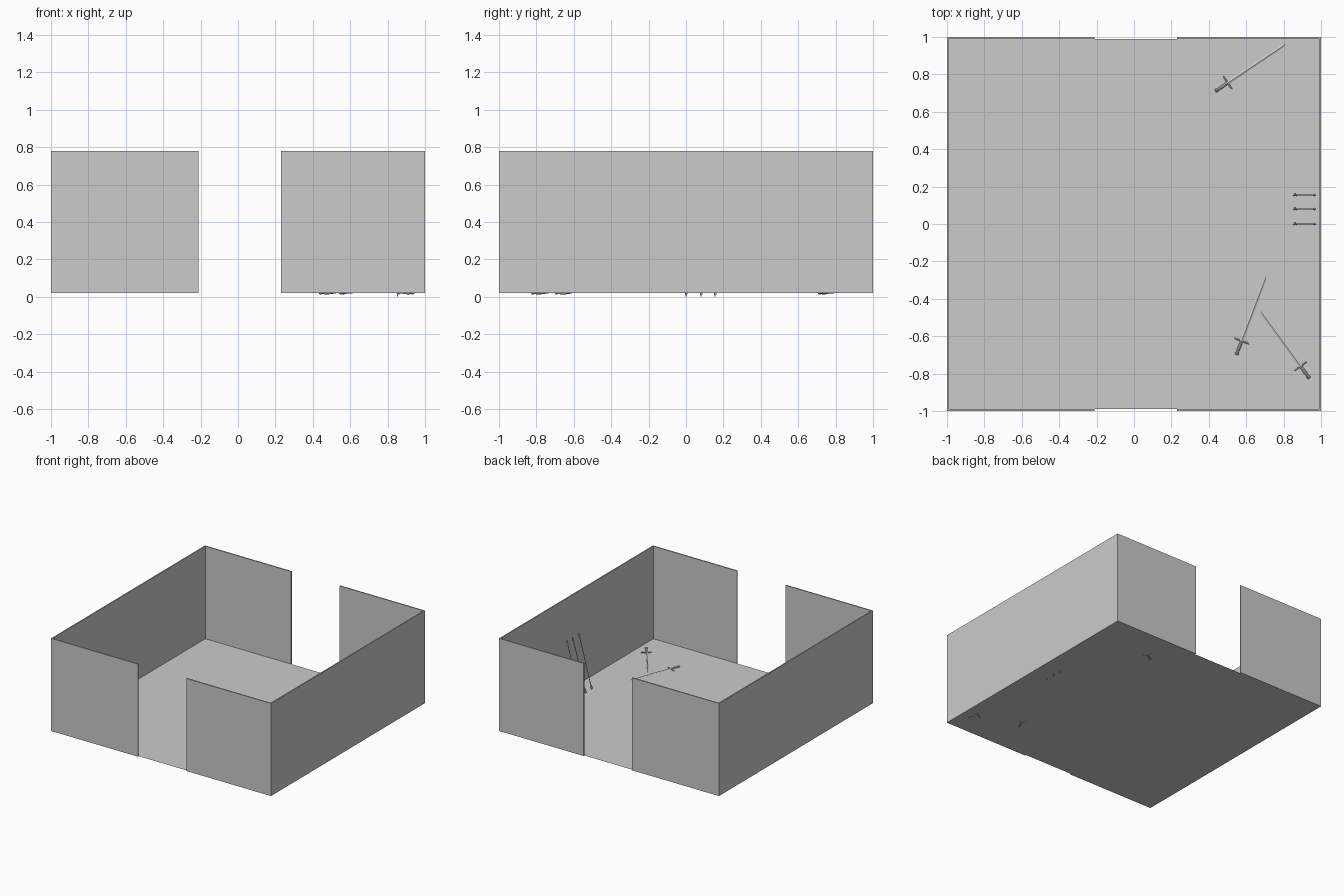
import bpy, math
from mathutils import Matrix, Vector

if "Cube" in bpy.data.objects:
    bpy.data.objects.remove(bpy.data.objects["Cube"])

FLOOR = 0.02
WALL_TOP = 0.78
T = 0.01


def mesh_object(name, verts, faces, matrix=Matrix()):
    me = bpy.data.meshes.new(name)
    me.from_pydata(verts, [], faces)
    ob = bpy.data.objects.new(name, me)
    ob.matrix_world = matrix
    bpy.context.collection.objects.link(ob)
    return ob


def box(name, lo, hi, matrix=Matrix()):
    v = [(x, y, z) for x in (lo[0], hi[0]) for y in (lo[1], hi[1]) for z in (lo[2], hi[2])]
    f = [(0, 1, 3, 2), (4, 6, 7, 5), (0, 4, 5, 1), (2, 3, 7, 6), (0, 2, 6, 4), (1, 5, 7, 3)]
    return mesh_object(name, v, f, matrix)


def lathe(name, profile, matrix, sides=8):
    """Spin (distance along x, radius) points around the local x axis."""
    v, f = [], []
    for x, r in profile:
        for i in range(sides):
            a = math.tau * i / sides
            v.append((x, r * math.cos(a), r * math.sin(a)))
    for k in range(len(profile) - 1):
        for i in range(sides):
            j = (i + 1) % sides
            f.append((k * sides + i, k * sides + j, (k + 1) * sides + j, (k + 1) * sides + i))
    f.append(tuple(reversed(range(sides))))
    f.append(tuple(range(len(v) - sides, len(v))))
    return mesh_object(name, v, f, matrix)


def aim(start, end):
    """Frame at start with local x pointing to end."""
    d = Vector(end) - Vector(start)
    return Matrix.Translation(start) @ d.to_track_quat('X', 'Z').to_matrix().to_4x4(), d.length


# floor sheet, set just inside the front and back walls
mesh_object("floor", [(-1, -.99, FLOOR), (1, -.99, FLOOR), (1, .99, FLOOR), (-1, .99, FLOOR)], [(0, 1, 2, 3)])

# walls: full sides, front and back split by doorways
for s, side in ((-1, "left"), (1, "right")):
    xs = sorted((s, s * (1 - T)))
    box(side + "_wall", (xs[0], -1, FLOOR), (xs[1], 1, WALL_TOP))
for s, end in ((-1, "front"), (1, "back")):
    ys = sorted((s, s * (1 - T)))
    for side, x0, x1 in (("left", -1 + T, -.21), ("right", .23, 1 - T)):
        box(f"{end}_wall_{side}", (x0, ys[0], FLOOR), (x1, ys[1], WALL_TOP))


# swords lying on the floor
def sword(n, start, end):
    m, L = aim((*start, FLOOR + .002), (*end, FLOOR + .002))
    lathe(f"sword_{n}_pommel", [(0, .005), (.004, .010), (.012, .010), (.017, .005)], m)
    lathe(f"sword_{n}_grip", [(.014, .007), (.045, .009), (.085, .007)], m)
    lathe(f"sword_{n}_guard", [(-.042, .003), (0, .005), (.042, .003)],
          m @ Matrix.Translation((.08, 0, 0)) @ Matrix.Rotation(math.pi / 2, 4, 'Z'), 6)
    # diamond-section blade tapering to a point
    v = []
    for x, w, t in ((.08, .010, .004), (L - .02, .007, .003)):
        v += [(x, -w, 0), (x, 0, t), (x, w, 0), (x, 0, -t)]
    v.append((L, 0, 0))
    f = [(0, 1, 2, 3)]
    for i in range(4):
        j = (i + 1) % 4
        f += [(i, i + 4, j + 4, j), (i + 4, 8, j + 4)]
    mesh_object(f"sword_{n}_blade", v, f, m @ Matrix.Translation((0, 0, .003)))


sword(1, (.435, .71), (.81, .96))
sword(2, (.547, -.70), (.707, -.28))
sword(3, (.938, -.825), (.675, -.465))

# arrows leaning on the right wall
for n, y in enumerate((0, .08, .155), 1):
    m, L = aim((.852, y, .002), (.975, y, .45))
    lathe(f"arrow_{n}_shaft", [(0, .003), (L - .025, .003)], m, 6)
    lathe(f"arrow_{n}_head", [(L - .04, .008), (L, .0005)], m, 4)
    for k in range(3):
        fm = m @ Matrix.Rotation(math.tau * k / 3, 4, 'X')
        box(f"arrow_{n}_feather_{k + 1}", (.012, 0, -.0006), (.05, .008, .0006), fm)
